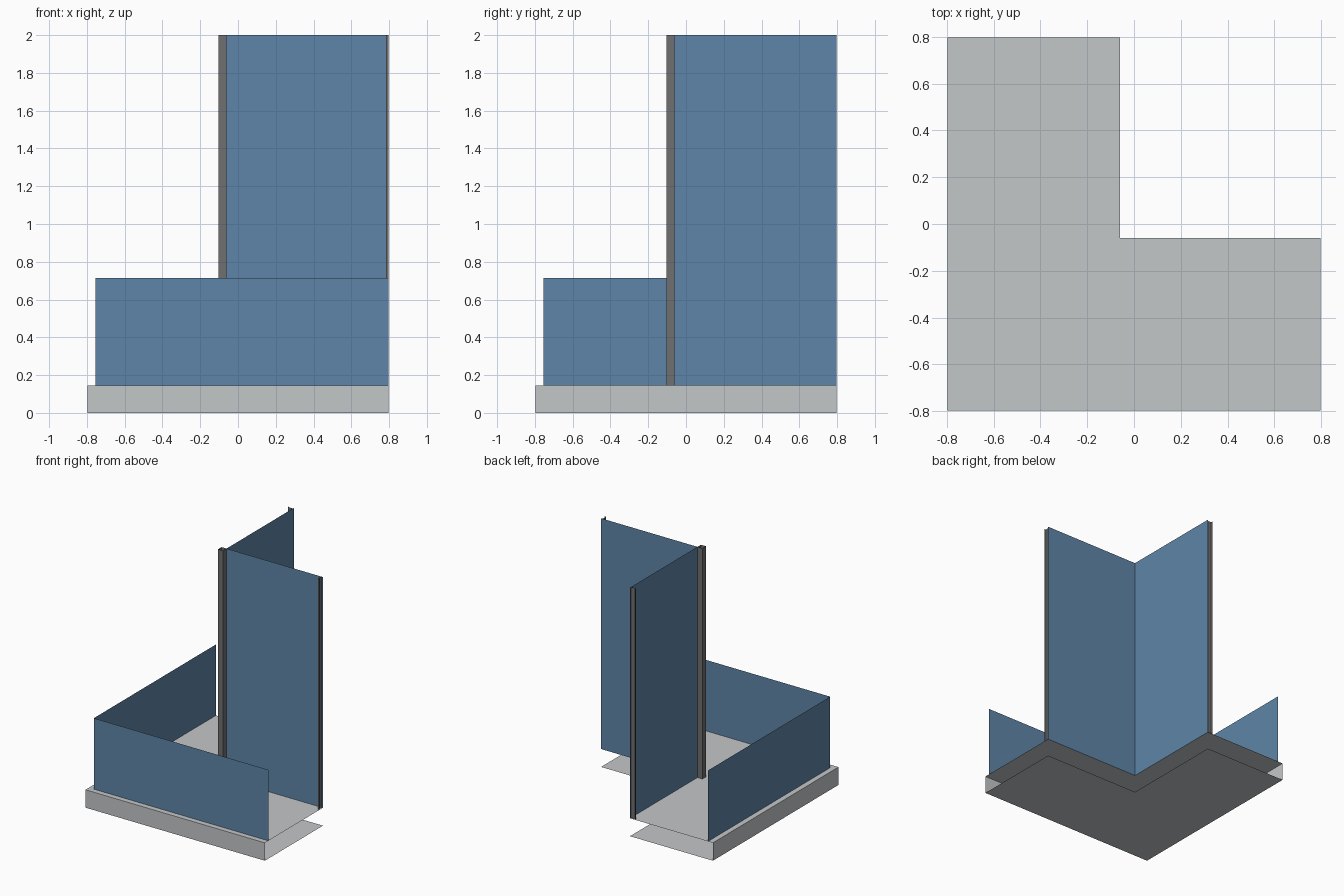
import bpy

cube = bpy.data.objects.get("Cube")
if cube:
    bpy.data.objects.remove(cube, do_unlink=True)


def material(name, rgb):
    m = bpy.data.materials.new(name)
    m.use_nodes = True
    m.diffuse_color = (*rgb, 1)
    m.node_tree.nodes["Principled BSDF"].inputs["Base Color"].default_value = (*rgb, 1)
    return m


CONCRETE = material("pale grey slab", (0.552, 0.571, 0.584))
BLUE = material("blue panel", (0.112, 0.235, 0.392))
METAL = material("dark grey frame", (0.162, 0.162, 0.162))

# Main dimensions
E = 0.798                # outer edge of the slab
INNER = -0.06            # plane of the tall walls
POST = -0.104            # outer face of the posts
RAIL = -0.755            # plane of the parapets
FLOOR, RAIL_TOP, TOP = 0.144, 0.715, 2.0


def add_mesh(name, verts, faces, mat):
    mesh = bpy.data.meshes.new(name)
    mesh.from_pydata(verts, [], faces)
    mesh.materials.append(mat)
    obj = bpy.data.objects.new(name, mesh)
    bpy.context.collection.objects.link(obj)
    return obj


def sheet(name, path, z0, z1, mat):
    """Thin upright sheet following a plan path."""
    n = len(path)
    verts = [(x, y, z) for z in (z0, z1) for x, y in path]
    faces = [(i, i + 1, n + i + 1, n + i) for i in range(n - 1)]
    return add_mesh(name, verts, faces, mat)


def swap(path):
    """Mirror a plan path across the diagonal, keeping the outward side."""
    return [(y, x) for x, y in reversed(path)]


# L-shaped floor and underside, open at the ends and the inner corner
plan = [(-E, -E), (E, -E), (E, INNER), (INNER, INNER), (INNER, E), (-E, E)]
add_mesh("slab_floor", [(x, y, FLOOR) for x, y in plan], [range(6)], CONCRETE)
add_mesh("slab_underside", [(x, y, 0) for x, y in plan], [range(5, -1, -1)], CONCRETE)
sheet("slab_fascia", [(-E, E), (-E, -E), (E, -E)], 0, FLOOR, CONCRETE)

# Low parapet along the two outer sides
sheet("parapet", [(RAIL, E), (RAIL, RAIL), (E, RAIL)], FLOOR, RAIL_TOP, BLUE)

# Tall walls meeting at the inner corner
sheet("tall_walls", [(INNER, E), (INNER, INNER), (E, INNER)], FLOOR, TOP, BLUE)

# Hollow corner post
sheet("corner_post", [(POST, INNER), (POST, POST), (INNER, POST),
                      (INNER, INNER), (POST, INNER)], FLOOR, TOP, METAL)

# Angle-shaped end posts, one at the free end of each wall
end = [(0.784, INNER), (0.784, POST), (E, POST)]
sheet("front_end_post", end, FLOOR, TOP, METAL)
sheet("back_end_post", swap(end), FLOOR, TOP, METAL)
